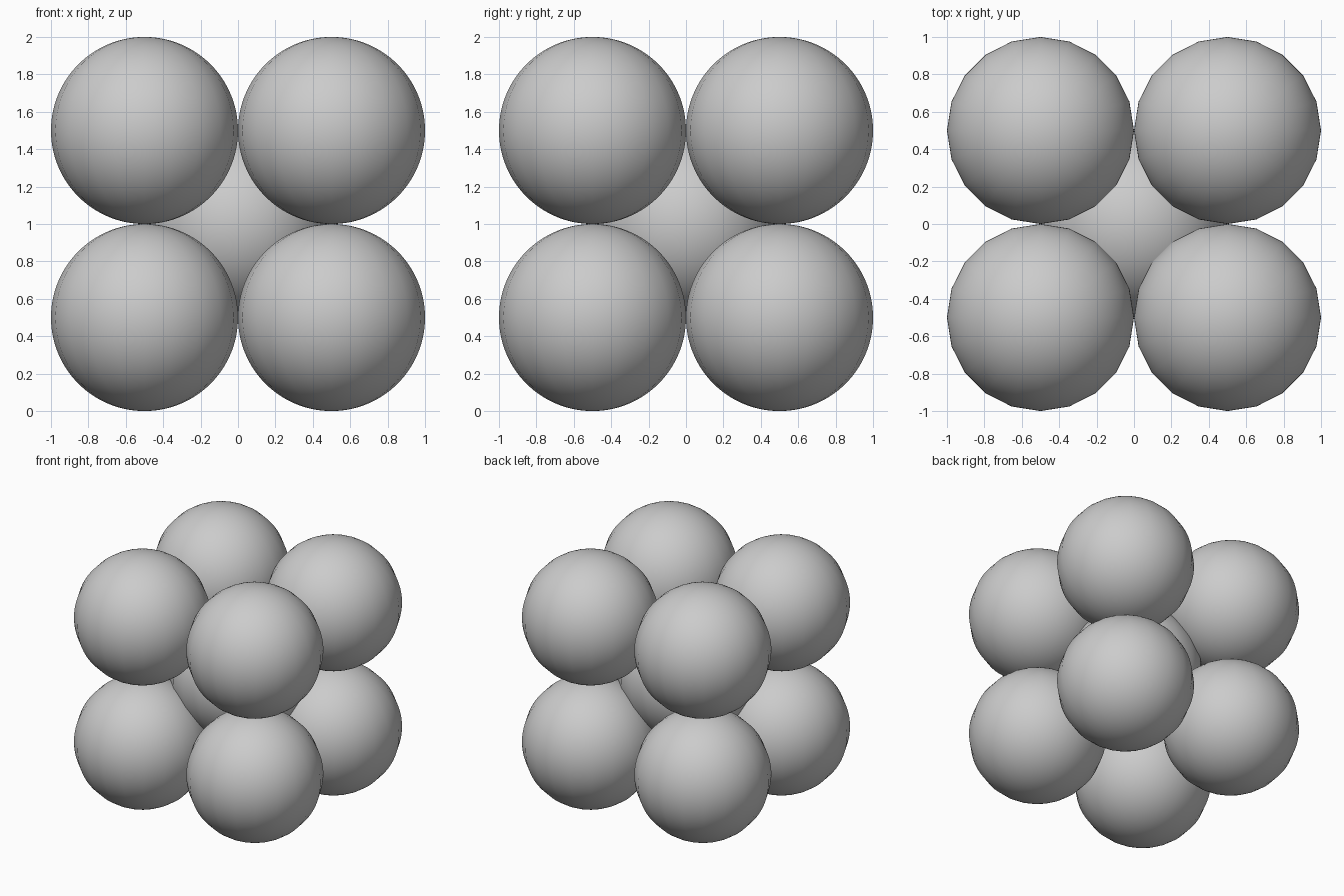
import bpy

if "Cube" in bpy.data.objects:
    bpy.data.objects.remove(bpy.data.objects["Cube"])

R = 0.5


def ball(name, location):
    # 20 meridians give the faceted outline from above; many rings keep the side round
    bpy.ops.mesh.primitive_uv_sphere_add(segments=20, ring_count=64, radius=R, location=location)
    obj = bpy.context.object
    obj.name = name
    bpy.ops.object.shade_smooth_by_angle()
    return obj


# Eight touching corner balls
for level, z in (("lower", R), ("upper", 3 * R)):
    for depth, y in (("front", -R), ("back", R)):
        for side, x in (("left", -R), ("right", R)):
            ball(f"{level}_{depth}_{side}_ball", (x, y, z))

# Ball in the middle, overlapping the corners
ball("centre_ball", (0, 0, 2 * R))
